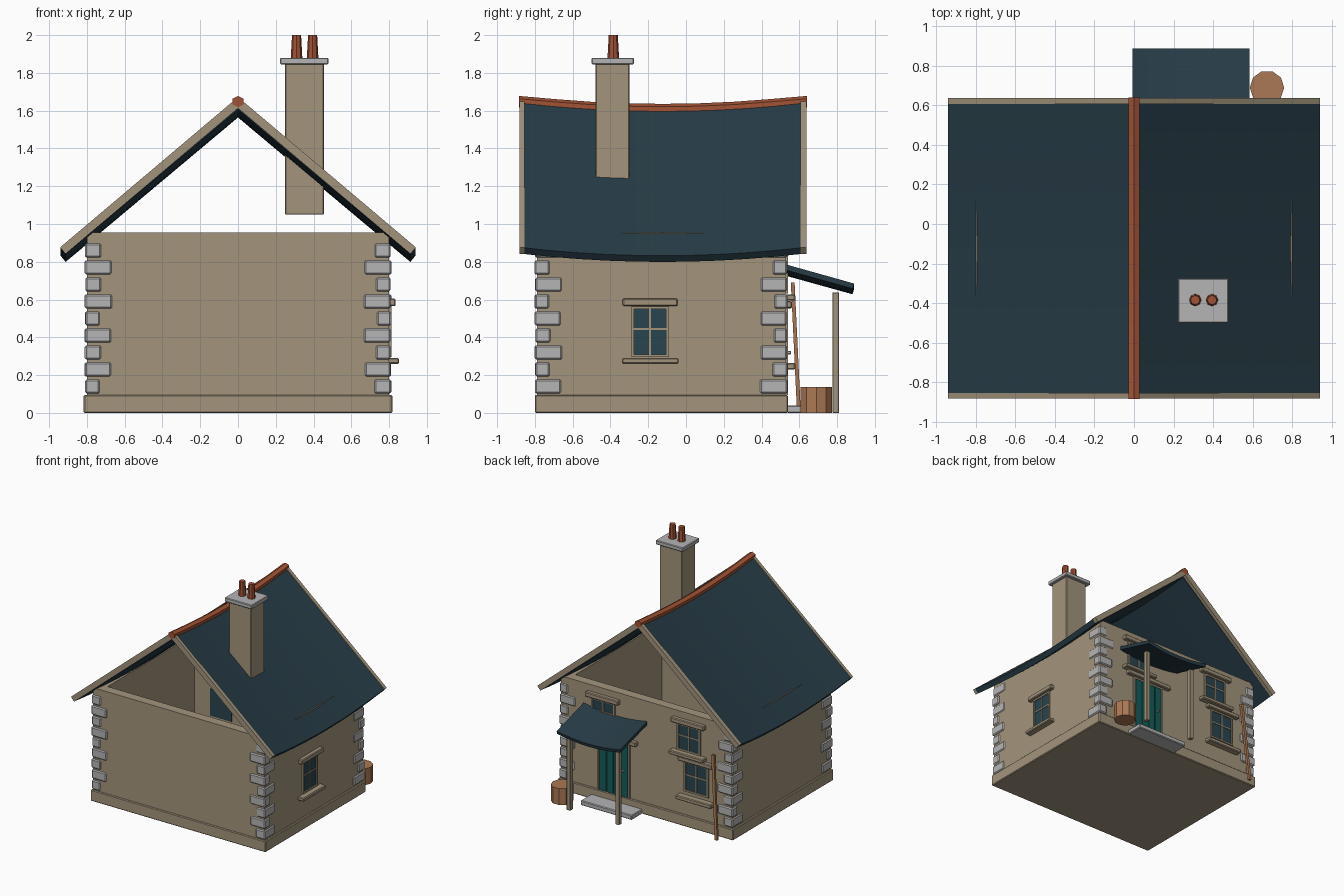
import bpy, bmesh, math, random
from mathutils import Vector

if "Cube" in bpy.data.objects:
    bpy.data.objects.remove(bpy.data.objects["Cube"])
random.seed(4)


def material(name, r, g, b):
    m = bpy.data.materials.new(name)
    m.diffuse_color = (r, g, b, 1)
    m.use_nodes = True
    m.node_tree.nodes["Principled BSDF"].inputs["Base Color"].default_value = m.diffuse_color
    return m


PLASTER = material("plaster", 0.37, 0.30, 0.205)
TIMBER = material("pale timber", 0.36, 0.295, 0.20)
STONE = material("grey stone", 0.46, 0.46, 0.47)
SLATE = material("blue slate", 0.020, 0.045, 0.062)
GLASS = material("dark glass", 0.022, 0.058, 0.078)
CLAY = material("terracotta", 0.36, 0.085, 0.035)
WOOD = material("barrel wood", 0.41, 0.19, 0.09)
TEAL = material("teal paint", 0.008, 0.11, 0.10)


def add(name, bm, mat, bevel=0):
    bmesh.ops.recalc_face_normals(bm, faces=bm.faces[:])
    if bevel:
        bmesh.ops.bevel(bm, geom=bm.edges[:], offset=bevel, segments=1, affect='EDGES')
    me = bpy.data.meshes.new(name)
    bm.to_mesh(me)
    bm.free()
    me.materials.append(mat)
    ob = bpy.data.objects.new(name, me)
    bpy.context.collection.objects.link(ob)
    return ob


def box(name, x0, x1, y0, y1, z0, z1, mat, bevel=0):
    bm = bmesh.new()
    bmesh.ops.create_cube(bm, size=1)
    for v in bm.verts:
        v.co = ((x0 + x1) / 2 + v.co.x * (x1 - x0),
                (y0 + y1) / 2 + v.co.y * (y1 - y0),
                (z0 + z1) / 2 + v.co.z * (z1 - z0))
    return add(name, bm, mat, bevel)


def loft(name, rings, mat):
    """Skin a closed solid through equal rings of points."""
    bm = bmesh.new()
    rows = [[bm.verts.new(p) for p in ring] for ring in rings]
    n = len(rows[0])
    for a, b in zip(rows, rows[1:]):
        for i in range(n):
            bm.faces.new((a[i], a[(i + 1) % n], b[(i + 1) % n], b[i]))
    bm.faces.new(rows[0])
    bm.faces.new(rows[-1])
    return add(name, bm, mat)


def cone(name, x, y, z0, z1, r0, r1, n, mat):
    rings = []
    for z, r in ((z0, r0), (z1, r1)):
        rings.append([(x + r * math.cos(2 * math.pi * i / n),
                       y + r * math.sin(2 * math.pi * i / n), z) for i in range(n)])
    return loft(name, rings, mat)


# Plinth and hollow walls, open at both gables
WX, YF, YB, TOP, T = 0.80, -0.79, 0.527, 0.956, 0.08
box("plinth", -0.817, 0.817, -0.80, 0.54, 0, 0.095, PLASTER, 0.006)
box("front_wall", -WX, WX, YF, YF + T, 0.09, TOP, PLASTER)
box("back_wall", -WX, WX, YB - T, YB, 0.09, TOP, PLASTER)
for s, side in ((-1, "left"), (1, "right")):
    xs = sorted((s * WX, s * (WX - T)))
    box(side + "_wall", xs[0], xs[1], YF + T, YB - T, 0.09, TOP, PLASTER)

# Corner stones, alternating long and short
for sx in (-1, 1):
    for back in (False, True):
        for i in range(9):
            lx, ly = (0.14, 0.075) if i % 2 else (0.08, 0.14)
            lx += random.uniform(-0.006, 0.006)
            ly += random.uniform(-0.006, 0.006)
            out = random.uniform(0.006, 0.013)
            xs = sorted((sx * (WX + out), sx * (WX + out - lx)))
            y0, y1 = (YB + out - ly, YB + out) if back else (YF - out, YF - out + ly)
            z = 0.14 + 0.09 * i
            box("corner_stone", xs[0], xs[1], y0, y1, z - 0.038, z + 0.038, STONE, 0.008)


# Sagging main roof
def sag(y):
    return 0.042 * (1 - ((y + 0.125) / 0.735) ** 2)


def chevron(y, apex, half, slope, thick):
    low = apex - half * slope
    v = thick * math.hypot(1, slope)
    k = thick * slope / math.hypot(1, slope)
    e = low - thick / math.hypot(1, slope)
    return [(-half, y, low), (0, y, apex), (half, y, low),
            (half - k, y, e), (0, y, apex - v), (-half + k, y, e)]


ys = [-0.86 + 1.47 * i / 10 for i in range(11)]
loft("main_roof", [chevron(y, 1.662 - sag(y), 0.94, 0.838, 0.043) for y in ys], SLATE)

# Gable edge boards
for name, y0, y1 in (("front", -0.882, -0.855), ("back", 0.607, 0.638)):
    loft(name + "_gable_boards", [chevron(y, 1.672, 0.942, 0.845, 0.045) for y in (y0, y1)], TIMBER)

# Ridge tiles following the sag
rings = []
for i in range(9):
    y = -0.885 + 1.525 * i / 8
    zc = 1.648 - sag(max(-0.86, min(0.61, y)))
    rings.append([(0.033 * math.sin(math.pi * k / 3), y, zc + 0.03 * math.cos(math.pi * k / 3))
                  for k in range(6)])
loft("ridge_tiles", rings, CLAY)

# Chimney
box("chimney_stack", 0.25, 0.455, -0.478, -0.30, 1.05, 1.85, PLASTER, 0.004)
box("chimney_cap", 0.223, 0.478, -0.50, -0.275, 1.845, 1.88, STONE, 0.005)
for x in (0.31, 0.395):
    cone("chimney_pot", x, -0.385, 1.875, 2.0, 0.031, 0.024, 8, CLAY)


# Windows and openings are placed by position along a wall and depth out of it
def wall_box(name, wall, u0, u1, d0, d1, z0, z1, mat, bevel=0):
    if wall == "back":
        return box(name, u0, u1, YB + d0, YB + d1, z0, z1, mat, bevel)
    return box(name, WX + d0, WX + d1, u0, u1, z0, z1, mat, bevel)


def frame(wall, u, w, z0, z1, bars):
    h, f = w / 2, 0.014
    for s in (-1, 1):
        a, b = sorted((u + s * h, u + s * (h + f)))
        wall_box("frame_jamb", wall, a, b, -0.01, 0.012, z0 - f, z1 + f, TIMBER)
    wall_box("frame_head", wall, u - h, u + h, -0.01, 0.012, z1, z1 + f, TIMBER)
    if bars:
        zm = (z0 + z1) / 2 + 0.015
        wall_box("frame_foot", wall, u - h, u + h, -0.01, 0.012, z0 - f, z0, TIMBER)
        wall_box("glazing_bar", wall, u - 0.005, u + 0.005, 0, 0.01, z0, z1, TIMBER)
        wall_box("glazing_bar", wall, u - h, u + h, 0, 0.01, zm - 0.005, zm + 0.005, TIMBER)


def window(wall, u, w, z0, z1, lintel, sill):
    wall_box("window_glass", wall, u - w / 2, u + w / 2, -T - 0.004, 0.004, z0, z1, GLASS)
    frame(wall, u, w, z0, z1, True)
    wall_box("lintel", wall, u - w / 2 - 0.06, u + w / 2 + 0.06, -0.01, 0.034, *lintel, TIMBER, 0.006)
    wall_box("sill", wall, u - w / 2 - 0.065, u + w / 2 + 0.065, -0.01, 0.052, *sill, TIMBER, 0.006)


window("right", -0.19, 0.17, 0.31, 0.55, (0.565, 0.605), (0.26, 0.29))
window("back", -0.47, 0.20, 0.31, 0.54, (0.553, 0.59), (0.23, 0.265))
for u in (-0.40, 0.40):
    window("back", u, 0.19, 0.645, 0.845, (0.86, 0.90), (0.595, 0.628))

# Planked door with frame, lintel and knob
for i in range(4):
    a = 0.165 + 0.0675 * i
    wall_box("door_plank", "back", a, a + 0.065, -0.01, 0.012, 0.095, 0.54, TEAL, 0.003)
frame("back", 0.30, 0.275, 0.108, 0.54, False)
wall_box("door_lintel", "back", 0.08, 0.52, -0.01, 0.034, 0.555, 0.593, TIMBER, 0.006)
wall_box("door_knob", "back", 0.20, 0.218, 0.01, 0.03, 0.31, 0.328, STONE, 0.004)
box("doorstep", 0.03, 0.51, 0.535, 0.68, 0, 0.04, STONE, 0.006)

# Porch with a sagging lean-to roof on two posts
rings = []
for i in range(9):
    x = -0.007 + 0.592 * i / 8
    d = 0.03 * (1 - ((x - 0.289) / 0.296) ** 2)
    rings.append([(x, 0.525, 0.787 - d), (x, 0.889, 0.685 - d),
                  (x, 0.882, 0.658 - d), (x, 0.525, 0.757 - d)])
loft("porch_roof", rings, SLATE)
for x in (0.075, 0.53):
    box("porch_post", x - 0.018, x + 0.018, 0.775, 0.811, 0, 0.638, TIMBER, 0.003)

# Water barrel and leaning pole
cone("barrel", 0.673, 0.69, 0, 0.138, 0.087, 0.087, 10, WOOD)
loft("leaning_pole", [[(x + dx, y + dy, z) for dx, dy in
                       ((-0.012, -0.01), (0.012, -0.01), (0.012, 0.01), (-0.012, 0.01))]
                      for x, y, z in ((-0.705, 0.598, 0), (-0.65, 0.565, 0.69))], WOOD)
